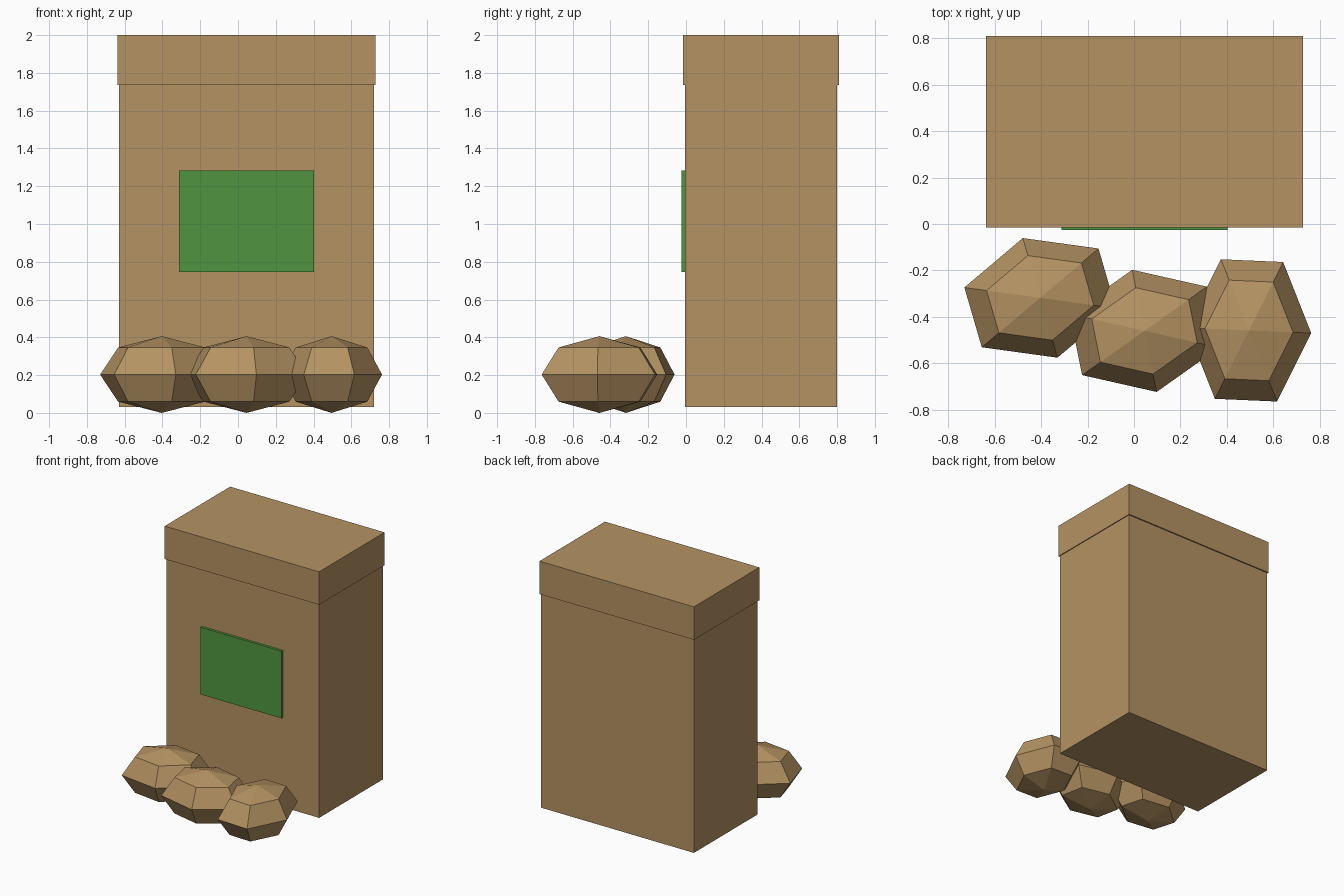
import bpy, bmesh, math
from mathutils import Matrix

if "Cube" in bpy.data.objects:
    bpy.data.objects.remove(bpy.data.objects["Cube"])


def material(name, rgb):
    m = bpy.data.materials.new(name)
    m.diffuse_color = (*rgb, 1.0)
    m.use_nodes = True
    m.node_tree.nodes["Principled BSDF"].inputs["Base Color"].default_value = m.diffuse_color
    return m


tan = material("tan", (0.46, 0.29, 0.123))
green = material("green", (0.08, 0.30, 0.05))


def finish(name, bm, mat):
    mesh = bpy.data.meshes.new(name)
    bm.to_mesh(mesh)
    bm.free()
    mesh.materials.append(mat)
    obj = bpy.data.objects.new(name, mesh)
    bpy.context.collection.objects.link(obj)
    return obj


def box(name, lo, hi, mat):
    bm = bmesh.new()
    size = [b - a for a, b in zip(lo, hi)]
    mid = [(a + b) / 2 for a, b in zip(lo, hi)]
    bmesh.ops.create_cube(bm, size=1, matrix=Matrix.Translation(mid) @ Matrix.Diagonal((*size, 1)))
    return finish(name, bm, mat)


def rock(name, x, y, angle):
    # Six-sided faceted stone, stretched along its own x axis
    bm = bmesh.new()
    bmesh.ops.create_uvsphere(bm, u_segments=6, v_segments=4, radius=1)
    bmesh.ops.transform(bm, verts=bm.verts, matrix=Matrix.Diagonal((0.347, 0.268, 0.203, 1)))
    obj = finish(name, bm, tan)
    obj.location = (x, y, 0.203)
    obj.rotation_euler.z = math.radians(angle)
    return obj


# Cabinet with overhanging lid and front sign
box("cabinet_body", (-0.63, -0.005, 0.03), (0.72, 0.80, 1.737), tan)
box("cabinet_lid", (-0.637, -0.015, 1.737), (0.727, 0.81, 2.0), tan)
box("front_sign", (-0.313, -0.025, 0.747), (0.403, -0.003, 1.283), green)

# Stones on the ground in front
rock("left_rock", -0.404, -0.318, 16.2)
rock("middle_rock", 0.045, -0.46, 11.3)
rock("right_rock", 0.495, -0.458, 87.5)
